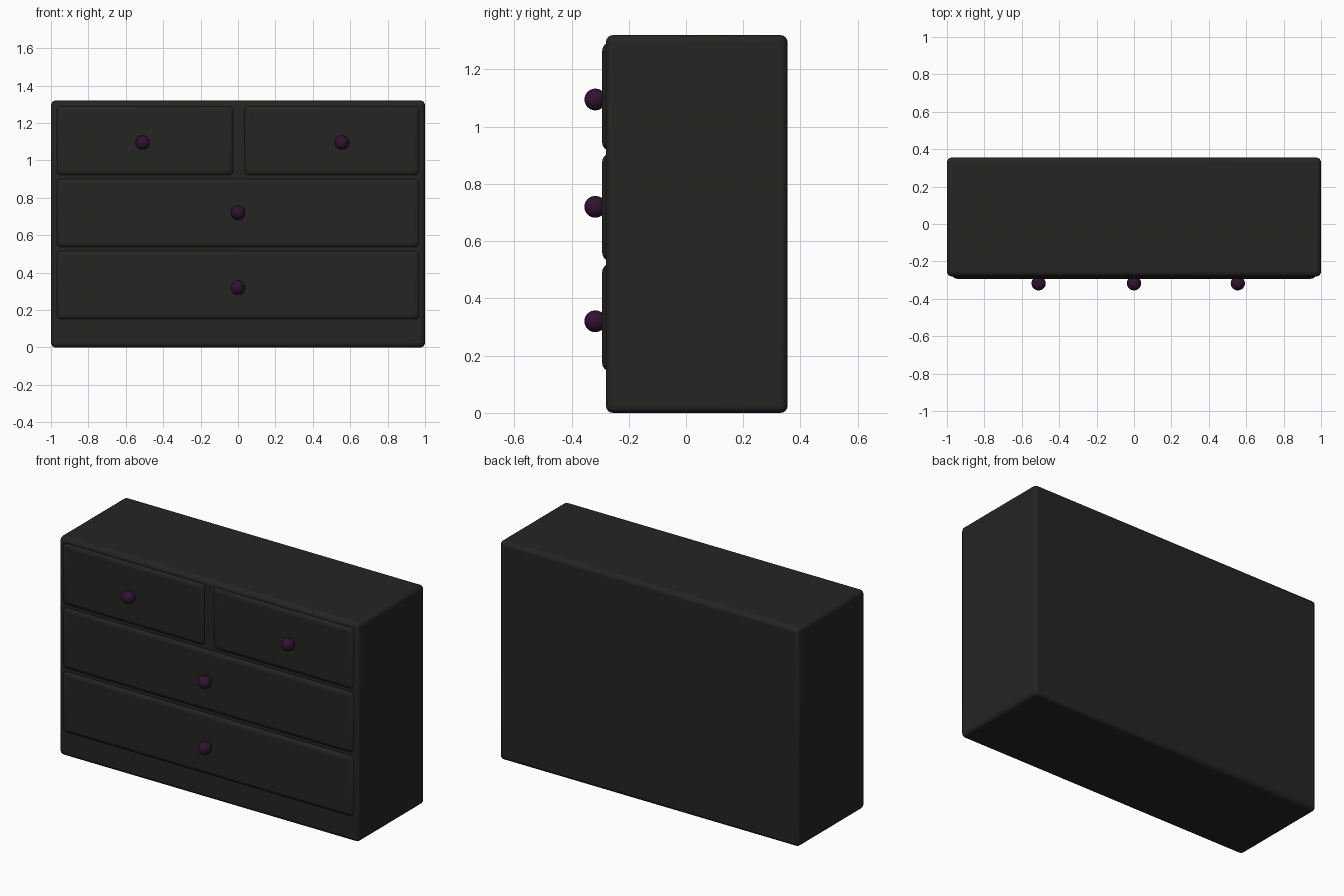
import bpy

if "Cube" in bpy.data.objects:
    bpy.data.objects.remove(bpy.data.objects["Cube"])


def material(name, rgb):
    m = bpy.data.materials.new(name)
    m.diffuse_color = (*rgb, 1)
    m.use_nodes = True
    m.node_tree.nodes["Principled BSDF"].inputs["Base Color"].default_value = m.diffuse_color
    return m


WOOD = material("dark_wood", (0.018, 0.018, 0.016))
PURPLE = material("dark_purple", (0.028, 0.007, 0.028))


def rounded_box(name, x, y, z, bevel):
    """Box spanning the (min, max) ranges, with rounded edges."""
    spans = (x, y, z)
    bpy.ops.mesh.primitive_cube_add(size=1, location=[(a + b) / 2 for a, b in spans])
    o = bpy.context.object
    o.name = name
    o.scale = [b - a for a, b in spans]
    bpy.ops.object.transform_apply(location=False, rotation=False, scale=True)
    mod = o.modifiers.new("rounding", 'BEVEL')
    mod.width = bevel
    mod.segments = 4
    o.data.materials.append(WOOD)
    bpy.ops.object.shade_smooth_by_angle()
    return o


def knob(name, x, z):
    bpy.ops.mesh.primitive_uv_sphere_add(segments=32, ring_count=16, radius=0.038,
                                         location=(x, -0.317, z))
    o = bpy.context.object
    o.name = name
    o.data.materials.append(PURPLE)
    bpy.ops.object.shade_smooth()


# Cabinet body
rounded_box("cabinet_body", (-1, 1), (-0.28, 0.355), (0, 1.32), 0.025)

# Drawer fronts, slightly proud of the body, each with a knob
drawers = [
    ("top_left", (-0.975, -0.02), (0.915, 1.295), -0.51, 1.095),
    ("top_right", (0.03, 0.975), (0.915, 1.295), 0.555, 1.095),
    ("middle", (-0.975, 0.975), (0.53, 0.907), 0, 0.72),
    ("bottom", (-0.975, 0.975), (0.145, 0.522), 0, 0.32),
]
for name, xs, zs, kx, kz in drawers:
    rounded_box(name + "_drawer", xs, (-0.293, -0.2), zs, 0.03)
    knob(name + "_knob", kx, kz)
